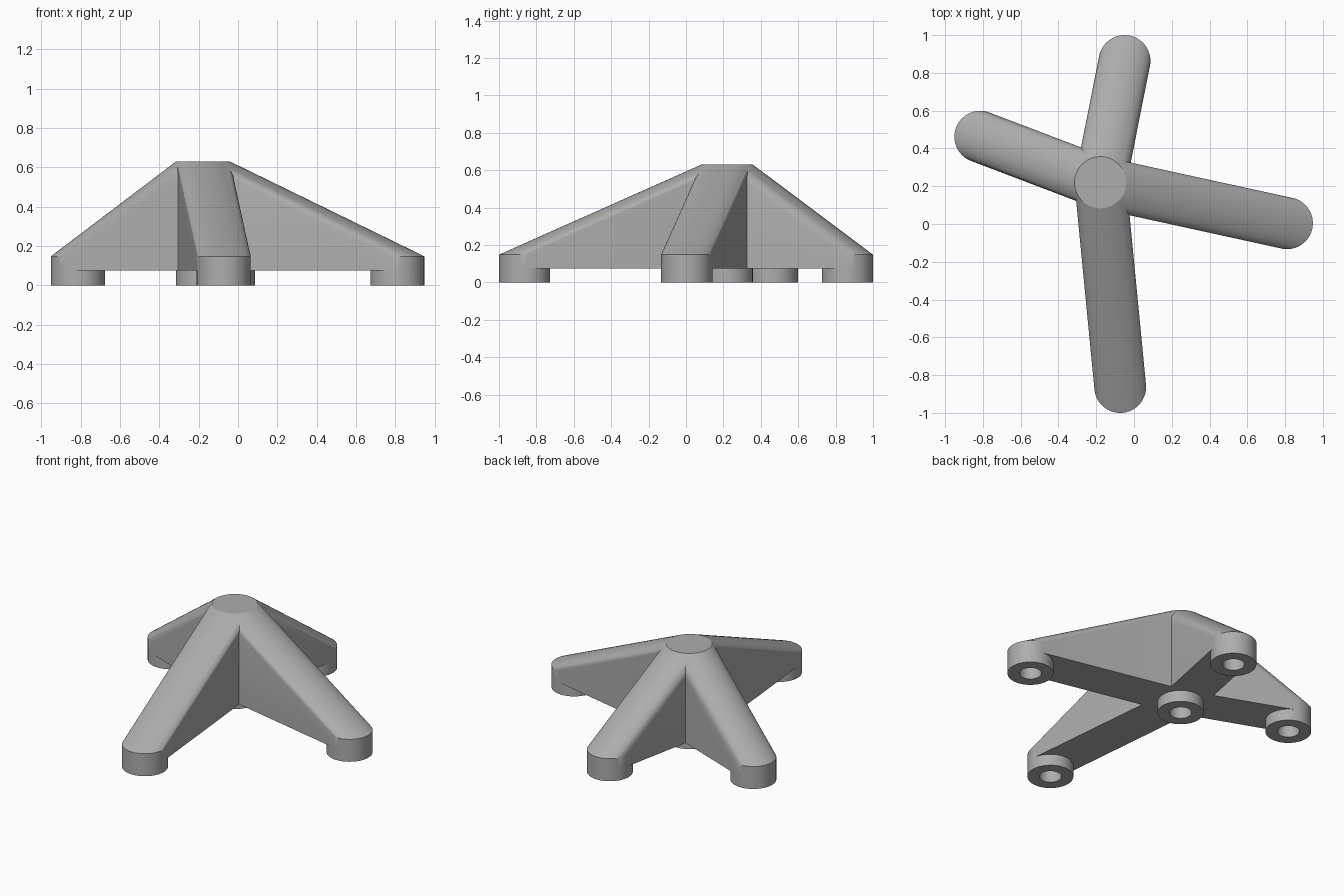
import bpy, bmesh, math

cube = bpy.data.objects.get("Cube")
if cube:
    bpy.data.objects.remove(cube)

RADIUS, HOLE_RADIUS, SEGMENTS = 0.137, 0.066, 72
TOP, ANKLE, BELLY, HOLE_TOP = 0.63, 0.148, 0.075, 0.1
HUB = (-0.178, 0.22)
FEET = {"right": (-0.814, 0.462), "front": (-0.073, -0.863),
        "left": (0.81, 0.004), "back": (-0.05, 0.863)}

grey = bpy.data.materials.new("grey plastic")
grey.use_nodes = True
colour = (0.42, 0.42, 0.42, 1)
grey.diffuse_color = colour
grey.node_tree.nodes["Principled BSDF"].inputs["Base Color"].default_value = colour


def hull_of_discs(name, discs):
    """Solid convex hull around horizontal discs given as (centre, z, radius)."""
    bm = bmesh.new()
    for (x, y), z, r in discs:
        for i in range(SEGMENTS):
            a = math.tau * i / SEGMENTS
            bm.verts.new((x + r * math.cos(a), y + r * math.sin(a), z))
    hull = bmesh.ops.convex_hull(bm, input=bm.verts)
    spare = {v for v in hull["geom_interior"] + hull["geom_unused"]
             if isinstance(v, bmesh.types.BMVert)}
    bmesh.ops.delete(bm, geom=list(spare), context="VERTS")
    bmesh.ops.dissolve_limit(bm, angle_limit=math.radians(0.5),
                             verts=bm.verts, edges=bm.edges)
    bmesh.ops.recalc_face_normals(bm, faces=bm.faces)
    mesh = bpy.data.meshes.new(name)
    bm.to_mesh(mesh)
    bm.free()
    mesh.materials.append(grey)
    obj = bpy.data.objects.new(name, mesh)
    bpy.context.collection.objects.link(obj)
    return obj


def combine(target, other, operation):
    """Apply a boolean and discard the helper solid."""
    mod = target.modifiers.new(operation.lower(), "BOOLEAN")
    mod.operation, mod.object, mod.solver = operation, other, "EXACT"
    bpy.context.view_layer.objects.active = target
    bpy.ops.object.modifier_apply(modifier=mod.name)
    bpy.data.objects.remove(other)


# Central column, which also forms the middle foot
stand = hull_of_discs("four_legged_stand", [(HUB, 0, RADIUS), (HUB, TOP, RADIUS)])

# Sloping legs, each with a round foot at its end
for side, spot in FEET.items():
    leg = hull_of_discs(side + "_leg", [
        (HUB, TOP, RADIUS), (HUB, BELLY, RADIUS),
        (spot, ANKLE, RADIUS), (spot, BELLY, RADIUS)])
    foot = hull_of_discs(side + "_foot", [(spot, 0, RADIUS), (spot, ANKLE, RADIUS)])
    combine(leg, foot, "UNION")
    combine(stand, leg, "UNION")

# Sockets underneath all five feet
for spot in [HUB, *FEET.values()]:
    socket = hull_of_discs("socket_cutter", [
        (spot, -0.1, HOLE_RADIUS), (spot, HOLE_TOP, HOLE_RADIUS)])
    combine(stand, socket, "DIFFERENCE")

bpy.ops.object.select_all(action="DESELECT")
stand.select_set(True)
bpy.context.view_layer.objects.active = stand
bpy.ops.object.shade_smooth_by_angle(angle=math.radians(25))
